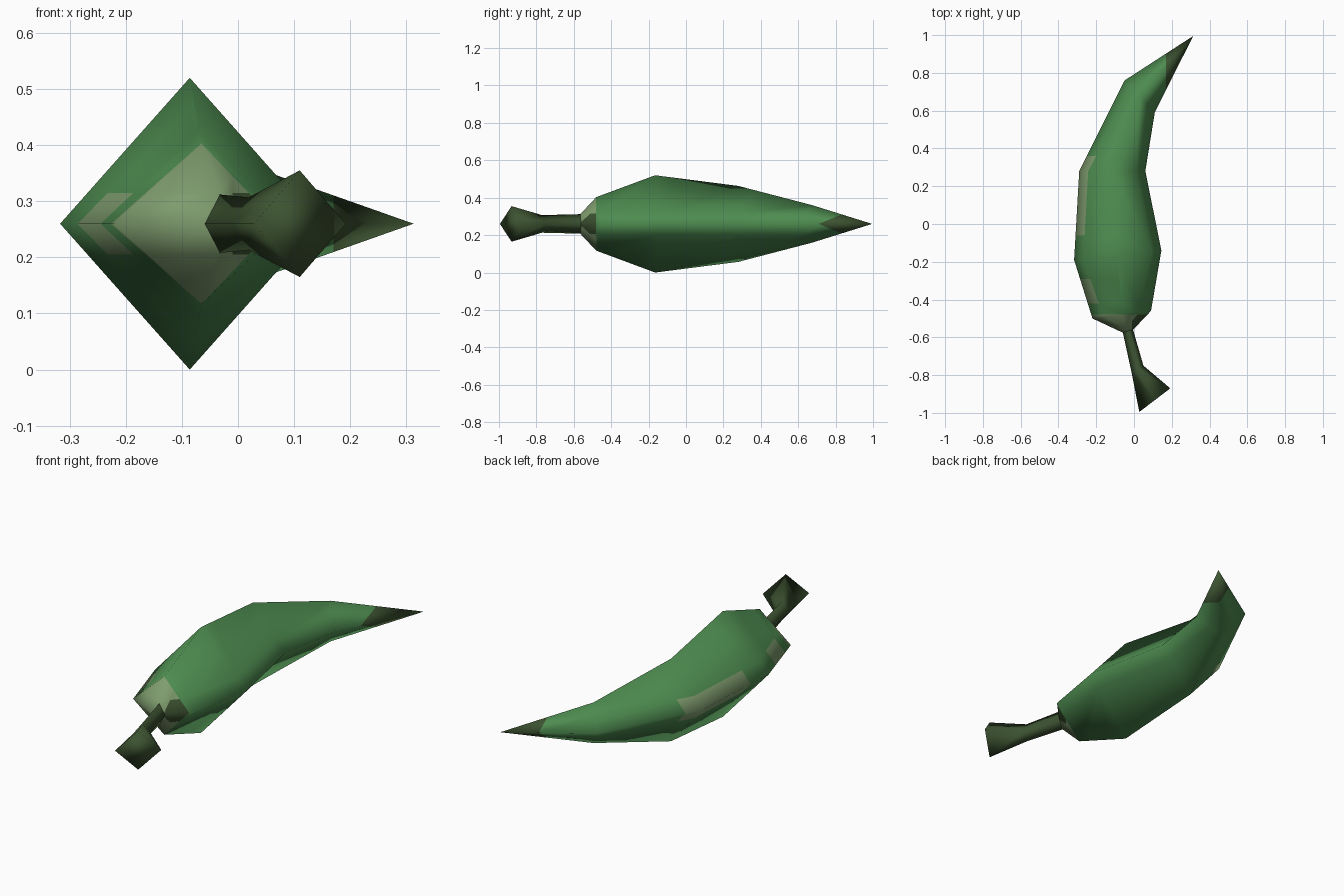
import bpy, bmesh
from mathutils import Vector

if "Cube" in bpy.data.objects:
    bpy.data.objects.remove(bpy.data.objects["Cube"])

Z = 0.26  # height of the pepper's centre line


def material(name, rgb):
    m = bpy.data.materials.new(name)
    m.diffuse_color = (*rgb, 1)
    m.use_nodes = True
    m.node_tree.nodes["Principled BSDF"].inputs["Base Color"].default_value = m.diffuse_color
    return m


green = material("pepper green", (0.075, 0.26, 0.08))
pale = material("pale green", (0.21, 0.33, 0.155))
dark = material("stem green", (0.045, 0.085, 0.03))


def loft(bm, rings, tip=None, cap_start=False, cap_end=False):
    """Skin diamond rings given as (left xy, right xy, half height)."""
    loops = []
    for (lx, ly), (rx, ry), h in rings:
        cx, cy = (lx + rx) / 2, (ly + ry) / 2
        pts = [(lx, ly, Z), (cx, cy, Z + h), (rx, ry, Z), (cx, cy, Z - h)]
        loops.append([bm.verts.new(p) for p in pts])
    for a, b in zip(loops, loops[1:]):
        for i in range(4):
            j = (i + 1) % 4
            bm.faces.new((a[i], a[j], b[j], b[i]))
    if tip:
        t = bm.verts.new(tip)
        for i in range(4):
            bm.faces.new((loops[-1][i], loops[-1][(i + 1) % 4], t))
    if cap_start:
        bm.faces.new(loops[0])
    if cap_end:
        bm.faces.new(loops[-1])
    bmesh.ops.recalc_face_normals(bm, faces=bm.faces)


def cut(bm, co, no, where):
    """Split the faces selected by a rule along a plane."""
    faces = [f for f in bm.faces if where(f.calc_center_median())]
    geom = faces + list({e for f in faces for e in f.edges}) + list({v for f in faces for v in f.verts})
    bmesh.ops.bisect_plane(bm, geom=geom, plane_co=co, plane_no=no, dist=1e-5)


def finish(bm, name, mats):
    me = bpy.data.meshes.new(name)
    for f in bm.faces:
        f.smooth = True
    bm.to_mesh(me)
    bm.free()
    for m in mats:
        me.materials.append(m)
    ob = bpy.data.objects.new(name, me)
    bpy.context.collection.objects.link(ob)
    return ob


# Curved pepper body
bm = bmesh.new()
loft(bm, [((-0.06, -0.575), (-0.005, -0.56), 0.05),
          ((-0.22, -0.50), (0.09, -0.46), 0.143),
          ((-0.317, -0.19), (0.145, -0.14), 0.26),
          ((-0.29, 0.28), (0.06, 0.28), 0.203),
          ((-0.05, 0.76), (0.11, 0.59), 0.10)],
     tip=(0.313, 0.995, Z), cap_start=True)

# Cut lines for the dark tip, the pale shoulder and the pale side streaks
cut(bm, (0.17, 0, 0), (1, 0, 0), lambda c: c.y > 0.6)
cut(bm, (0, -0.48, 0), (0, 1, 0), lambda c: c.y < 0)
cut(bm, (-0.01, 0, 0), (1, 0, 0), lambda c: c.y < -0.48)
streaks = [(-0.42, -0.29), (-0.06, 0.36)]
for y in (v for s in streaks for v in s):
    cut(bm, (0, y, 0), (0, 1, 0), lambda c: c.x < 0 and -0.48 < c.y < 0.6)
for s in (-1, 1):
    cut(bm, (0, 0, Z + s * 0.055), (0, 0, 1), lambda c: c.x < 0.1 and c.y < 0.55)

for f in bm.faces:
    c = f.calc_center_median()
    low = abs(c.z - Z) < 0.055
    if c.y < -0.48:
        f.material_index = 2 if c.x > -0.01 and low else 1
    elif c.x > 0.17 and c.y > 0.7:
        f.material_index = 2
    elif low and c.x < -0.1 and any(a < c.y < b for a, b in streaks):
        f.material_index = 1
finish(bm, "pepper_body", [green, pale, dark])

# Flared stem
bm = bmesh.new()
loft(bm, [((-0.06, -0.57), (-0.005, -0.56), 0.052),
          ((-0.012, -0.79), (0.05, -0.75), 0.047),
          ((0.028, -0.995), (0.192, -0.87), 0.095)], cap_end=True)
finish(bm, "stem", [dark])
